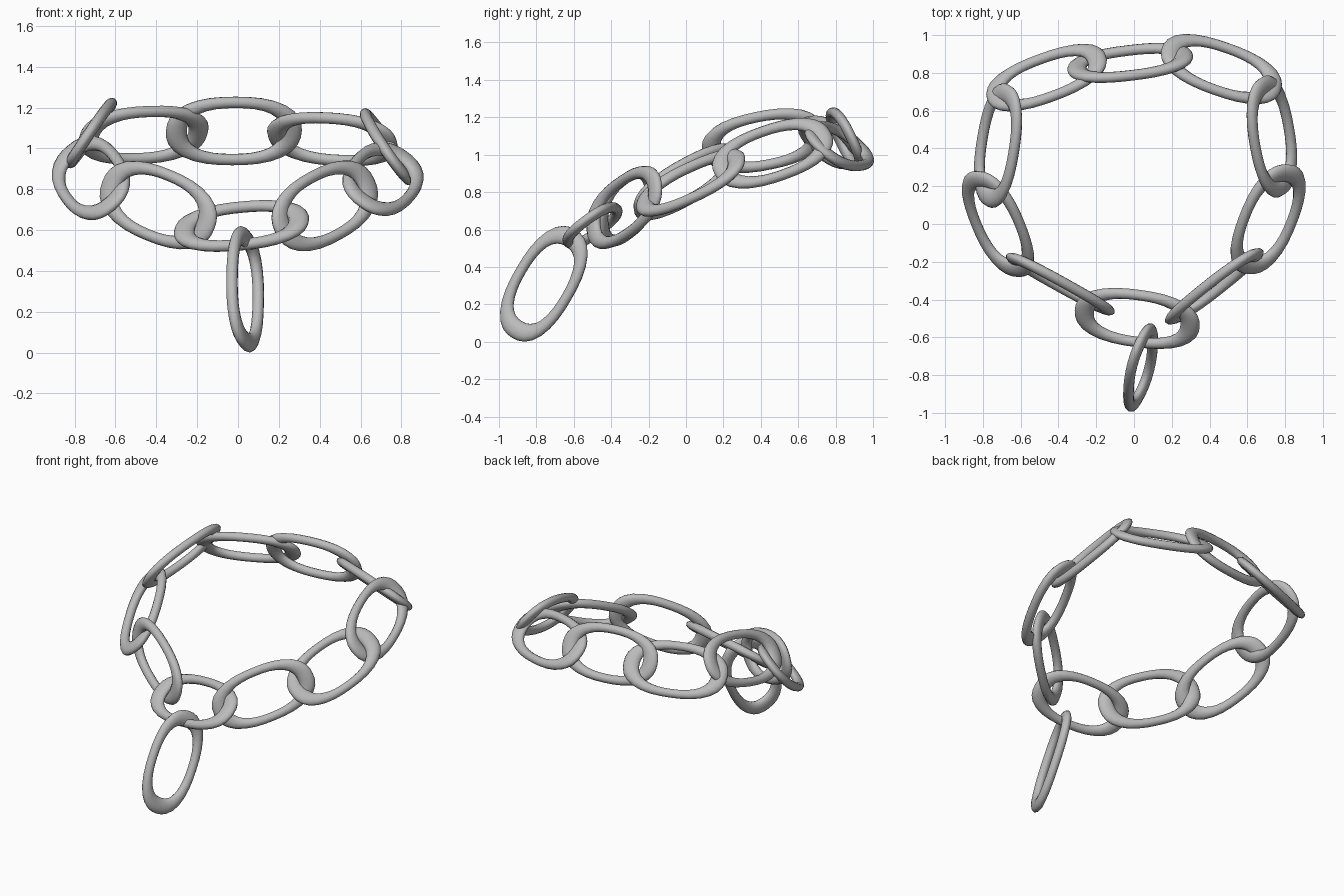
import bpy
from mathutils import Matrix, Vector

# Remove the default cube only
default_cube = bpy.data.objects.get("Cube")
if default_cube:
    bpy.data.objects.remove(default_cube, do_unlink=True)

# Overall link proportions: a slightly squared ring stretched along its length
WIRE_RADIUS = 0.028
HALF_WIDTH = 0.183
HALF_LENGTH = 0.335
SQUARENESS = 2.4

# Plain grey metal
steel = bpy.data.materials.new("grey_steel")
steel.use_nodes = True
steel_colour = (0.5, 0.5, 0.5, 1)
steel.diffuse_color = steel_colour
steel.node_tree.nodes["Principled BSDF"].inputs["Base Color"].default_value = steel_colour


def shape_ring(mesh):
    """Fill out the corners of a round ring, then stretch it lengthwise."""
    for vertex in mesh.vertices:
        around = vertex.co.xy.normalized()
        total = abs(around.x) ** SQUARENESS + abs(around.y) ** SQUARENESS
        fullness = total ** (-1 / SQUARENESS)
        vertex.co.x *= fullness * HALF_LENGTH / HALF_WIDTH
        vertex.co.y *= fullness


def add_link(name, centre, length_direction, width_direction):
    """Add one oval link, oriented by its long and short axes."""
    long_axis = Vector(length_direction).normalized()
    short_axis = Vector(width_direction)
    short_axis -= long_axis * short_axis.dot(long_axis)
    short_axis.normalize()
    normal = long_axis.cross(short_axis)
    rotation = Matrix((long_axis, short_axis, normal)).transposed().to_4x4()

    bpy.ops.mesh.primitive_torus_add(
        major_radius=HALF_WIDTH - WIRE_RADIUS,
        minor_radius=WIRE_RADIUS,
        major_segments=32,
        minor_segments=12,
    )
    link = bpy.context.object
    link.name = name
    shape_ring(link.data)
    link.matrix_world = Matrix.Translation(centre) @ rotation
    link.data.materials.append(steel)
    bpy.ops.object.shade_smooth()


# Back of the loop
add_link("back_link", (-.02, .853, 1.085), (1, .12, 0), (0, .43, -.9))
add_link("back_left_link", (.463, .82, 1.045), (.93, -.33, -.04), (.22, .73, -.69))
add_link("back_right_link", (-.463, .775, 1.065), (.93, .34, .03), (-.2, .65, -.76))

# Sides of the loop
add_link("upper_left_link", (.73, .463, 1.008), (-.17, .93, .33), (-.64, -.39, .84))
add_link("upper_right_link", (-.72, .415, 1.075), (.16, .96, .2), (.58, -.25, .88))
add_link("lower_left_link", (.71, .025, .85), (.33, .86, .38), (.82, -.05, -.57))
add_link("lower_right_link", (-.72, 0, .855), (-.33, .83, .45), (-.76, .04, -.65))

# Front of the loop
add_link("front_left_link", (.425, -.33, .718), (.72, .58, .39), (-.41, -.1, .9))
add_link("front_right_link", (-.39, -.318, .722), (-.82, .46, .34), (.3, -.06, .93))
add_link("front_link", (.017, -.5, .62), (.98, -.13, .09), (.05, .8, .6))

# Single link hanging from the front
add_link("hanging_link", (.035, -.76, .31), (.02, .5, .86), (.42, .8, -.47))
